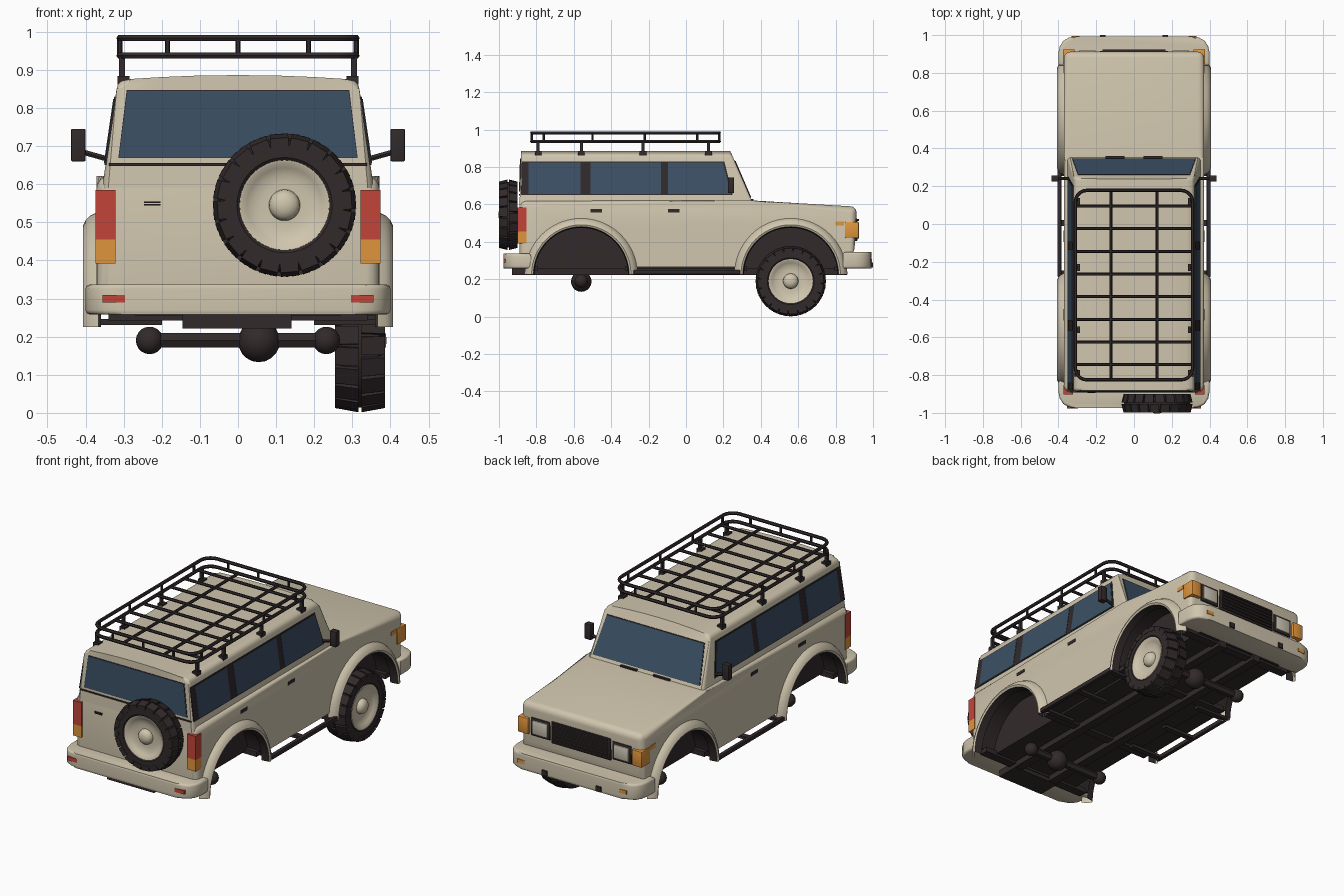
import bpy, bmesh
from math import sin, cos, pi, radians
from mathutils import Matrix

cube = bpy.data.objects.get("Cube")
if cube:
    bpy.data.objects.remove(cube)
parts = []


def material(name, rgb):
    m = bpy.data.materials.new(name)
    m.use_nodes = True
    m.diffuse_color = (*rgb, 1)
    m.node_tree.nodes["Principled BSDF"].inputs["Base Color"].default_value = (*rgb, 1)
    return m


CREAM = material("cream paint", (0.63, 0.56, 0.42))
BLACK = material("black rubber", (0.032, 0.023, 0.024))
GLASS = material("blue glass", (0.044, 0.08, 0.13))
RED = material("red lens", (0.54, 0.06, 0.042))
ORANGE = material("orange lens", (0.74, 0.3, 0.045))
PALE = material("pale lamp", (0.62, 0.57, 0.46))


def finish(name, bm, *mats):
    bmesh.ops.recalc_face_normals(bm, faces=bm.faces)
    me = bpy.data.meshes.new(name)
    bm.to_mesh(me)
    bm.free()
    for m in mats:
        me.materials.append(m)
    ob = bpy.data.objects.new(name, me)
    bpy.context.collection.objects.link(ob)
    parts.append(ob)
    return ob


def bevel(bm, edges, width, seg=3):
    bmesh.ops.bevel(bm, geom=edges, offset=width, segments=seg, profile=0.5, affect='EDGES')


def add_box(bm, lo, hi):
    c = [(a + b) / 2 for a, b in zip(lo, hi)]
    s = [abs(b - a) for a, b in zip(lo, hi)]
    return bmesh.ops.create_cube(bm, size=1, matrix=Matrix.Translation(c) @ Matrix.Diagonal((*s, 1)))["verts"]


def box(name, mat, lo, hi, bev=0):
    bm = bmesh.new()
    add_box(bm, lo, hi)
    if bev:
        bevel(bm, bm.edges[:], bev, 2)
    return finish(name, bm, mat)


def prism(bm, near, far):
    """Solid between two matching outlines."""
    a, b = [bm.verts.new(p) for p in near], [bm.verts.new(p) for p in far]
    ends = [bm.faces.new(a), bm.faces.new(b[::-1])]
    for i in range(len(a)):
        j = (i + 1) % len(a)
        bm.faces.new((a[i], b[i], b[j], a[j]))
    return ends


def loft(bm, rings, closed):
    rows = [[bm.verts.new(p) for p in r] for r in rings]
    n = len(rows)
    for i in range(n if closed else n - 1):
        for a in range(len(rows[0]) - 1):
            s, t = rows[i], rows[(i + 1) % n]
            bm.faces.new((s[a], s[a + 1], t[a + 1], t[a]))


def tube(name, pts, r, cyclic=False):
    cu = bpy.data.curves.new(name, 'CURVE')
    cu.dimensions = '3D'
    cu.bevel_depth, cu.bevel_resolution, cu.use_fill_caps = r, 1, True
    sp = cu.splines.new('POLY')
    sp.points.add(len(pts) - 1)
    for p, q in zip(sp.points, pts):
        p.co = (*q, 1)
    sp.use_cyclic_u = cyclic
    cu.materials.append(BLACK)
    ob = bpy.data.objects.new(name, cu)
    bpy.context.collection.objects.link(ob)
    bpy.ops.object.select_all(action='DESELECT')
    ob.select_set(True)
    bpy.context.view_layer.objects.active = ob
    bpy.ops.object.convert(target='MESH')
    parts.append(bpy.context.view_layer.objects.active)


def ball(name, mat, c, r):
    bm = bmesh.new()
    bmesh.ops.create_uvsphere(bm, u_segments=16, v_segments=10, radius=r, matrix=Matrix.Translation(c))
    finish(name, bm, mat)


# Lower body with wheel arches and rounded shoulders
AXLE, ARCH_Z, ARCH_R, BODY_X = 0.56, 0.225, 0.262, 0.371


def arch(cy):
    angles = [pi - 0.16 - i * (pi - 0.32) / 20 for i in range(21)]
    return [(cy + ARCH_R * cos(a), ARCH_Z + ARCH_R * sin(a)) for a in angles]


side = [(-0.89, 0.266)] + arch(-AXLE) + arch(AXLE) + [
    (0.87, 0.266), (0.9, 0.34), (0.914, 0.588), (0.345, 0.622), (-0.89, 0.622)]
bm = bmesh.new()
prism(bm, [(-BODY_X, y, z) for y, z in side], [(BODY_X, y, z) for y, z in side])
bevel(bm, [e for e in bm.edges if all(v.co.z > 0.54 for v in e.verts)
           or all(v.co.y > 0.88 for v in e.verts) or all(v.co.y < -0.88 for v in e.verts)], 0.034, 5)
bmesh.ops.recalc_face_normals(bm, faces=bm.faces)
for f in bm.faces:
    c = f.calc_center_median()
    if abs(f.normal.x) < 0.5 and c.z < 0.52 and abs(c.y) < 0.87:
        f.material_index = 1
finish("lower_body", bm, CREAM, BLACK)


# Tapered cabin with a crowned roof
def side_x(z):
    return 0.355 - (z - 0.6) * 0.146


def screen_y(z):
    return 0.36 - (z - 0.6) * 0.4286


def rear_y(z):
    return -0.89 + (z - 0.6) * 0.0286


half = [(side_x(0.59), 0.59), (side_x(0.85), 0.85), (0.315, 0.862), (0.305, 0.871),
        (0.28, 0.876), (0.2, 0.881), (0.1, 0.885), (0, 0.886)]
outline = half + [(-x, z) for x, z in half[-2::-1]]
bm = bmesh.new()
ends = prism(bm, [(x, rear_y(z), z) for x, z in outline], [(x, screen_y(z), z) for x, z in outline])
bevel(bm, [e for f in ends for e in f.edges if any(v.co.z > 0.7 for v in e.verts)], 0.016, 4)
finish("cabin", bm, CREAM)

# Side windows on a dark band
for s, tag in ((1, "left"), (-1, "right")):
    panes = [("window_band", BLACK, -0.882, -0.878, 0.25, 0.205, 0.65, 0.83, 0.003),
             ("rear_side_window", GLASS, -0.842, -0.842, -0.565, -0.565, 0.656, 0.824, 0.005),
             ("middle_side_window", GLASS, -0.51, -0.51, -0.135, -0.135, 0.656, 0.824, 0.005),
             ("front_side_window", GLASS, -0.095, -0.095, 0.24, 0.198, 0.656, 0.824, 0.005)]
    for name, mat, y0, y0t, y1, y1t, z0, z1, out in panes:
        quad = [(y0, z0), (y1, z0), (y1t, z1), (y0t, z1)]
        bm = bmesh.new()
        prism(bm, [(s * (side_x(z) - 0.002), y, z) for y, z in quad],
              [(s * (side_x(z) + out), y, z) for y, z in quad])
        finish(tag + "_" + name, bm, mat)

# Windscreen and rear window with dark seals
for name, fy, d, z0, z1, w0, w1 in (("windscreen", screen_y, 1, 0.64, 0.832, 0.325, 0.295),
                                    ("rear_window", rear_y, -1, 0.67, 0.845, 0.312, 0.29)):
    for part, mat, grow, out in (("_seal", BLACK, 0.002, 0.003), ("", GLASS, 0, 0.005)):
        quad = [(-w0 - grow, z0 - grow), (w0 + grow, z0 - grow), (w1 + grow, z1 + grow), (-w1 - grow, z1 + grow)]
        bm = bmesh.new()
        prism(bm, [(x, fy(z) - d * 0.003, z) for x, z in quad], [(x, fy(z) + d * out, z) for x, z in quad])
        finish(name + part, bm, mat)
box("tailgate_seam", BLACK, (-0.338, -0.893, 0.647), (0.338, -0.88, 0.655))
for z in (0.546, 0.553):
    box("tailgate_handle", BLACK, (-0.247, -0.896, z - 0.002), (-0.203, -0.88, z + 0.002))
for x in (-0.1, 0.1):
    box("wiper", BLACK, (x - 0.05, 0.345, 0.622), (x + 0.05, 0.36, 0.63))

# Bumpers with rounded corners
for name, d, y_in, y_out, top, lamp, x0, x1 in (("front_bumper", 1, 0.84, 0.992, 0.345, ORANGE, 0.288, 0.332),
                                                ("rear_bumper", -1, 0.83, 0.975, 0.337, RED, 0.297, 0.355)):
    half = [(0.4, y_in), (0.4, y_out - 0.085), (0.393, y_out - 0.052), (0.374, y_out - 0.022),
            (0.346, y_out - 0.006), (0.305, y_out)]
    plan = half + [(-x, y) for x, y in half[::-1]]
    bm = bmesh.new()
    prism(bm, [(x, d * y, 0.258) for x, y in plan], [(x, d * y, top) for x, y in plan])
    bevel(bm, [e for e in bm.edges if abs(e.verts[0].co.z - e.verts[1].co.z) < 0.01], 0.012, 3)
    finish(name, bm, CREAM)
    for s in (1, -1):
        box("bumper_marker", lamp, (s * x0, d * (y_out - 0.03), 0.289), (s * x1, d * (y_out + 0.002), 0.309))

# Grille, headlamps, corner lamps
box("grille", BLACK, (-0.18, 0.88, 0.405), (0.18, 0.916, 0.525), 0.004)
for i in range(6):
    z = 0.417 + i * 0.019
    box("grille_bar", BLACK, (-0.168, 0.9, z), (0.168, 0.924, z + 0.009))
for s in (1, -1):
    box("headlamp_frame", BLACK, (s * 0.19, 0.88, 0.415), (s * 0.305, 0.914, 0.515), 0.004)
    box("headlamp", PALE, (s * 0.203, 0.9, 0.428), (s * 0.292, 0.919, 0.502), 0.004)
    box("corner_lamp", ORANGE, (s * 0.315, 0.85, 0.42), (s * 0.377, 0.924, 0.507), 0.004)
    box("fender_marker", ORANGE, (s * 0.36, 0.8, 0.487), (s * 0.374, 0.845, 0.509))
    box("tow_hook", BLACK, (s * 0.15, 0.97, 0.262), (s * 0.18, 1.0, 0.29))
    # Tail lamps
    box("tail_lamp", RED, (s * 0.322, -0.902, 0.455), (s * 0.374, -0.852, 0.585))
    box("tail_indicator", ORANGE, (s * 0.322, -0.902, 0.392), (s * 0.374, -0.852, 0.455))
    # Door handles and mirrors
    for y in (-0.48, -0.065):
        box("door_handle", BLACK, (s * 0.36, y - 0.03, 0.558), (s * 0.373, y + 0.03, 0.576))
    box("mirror", BLACK, (s * 0.4, 0.225, 0.66), (s * 0.438, 0.257, 0.745), 0.003)
    tube("mirror_arm", [(s * 0.335, 0.24, 0.664), (s * 0.41, 0.24, 0.685)], 0.008)
    # Side steps
    box("side_step", BLACK, (s * 0.384, -0.28, 0.226), (s * 0.405, 0.29, 0.25), 0.004)
    for y in (-0.26, 0.005, 0.27):
        box("step_bracket", BLACK, (s * 0.2, y - 0.015, 0.23), (s * 0.39, y + 0.015, 0.246))
    # Chassis rails
    box("chassis_rail", BLACK, (s * 0.09, -0.86, 0.224), (s * 0.14, 0.86, 0.3))
    # Wheel arch flares with dark inner lips
    for cy in (-AXLE, AXLE):
        section = [(0.25, 0.36), (0.256, 0.402), (0.266, 0.407), (0.28, 0.4), (0.293, 0.387), (0.303, 0.366)]
        bm = bmesh.new()
        loft(bm, [[(s * x, cy + r * cos(a), ARCH_Z + r * sin(a)) for r, x in section]
                  for a in [pi * i / 28 for i in range(29)]], False)
        for f in bm.faces:
            c = f.calc_center_median()
            f.material_index = int((c.y - cy) ** 2 + (c.z - ARCH_Z) ** 2 < 0.256 ** 2)
        finish("arch_flare", bm, CREAM, BLACK)

# Underbody
box("underbody", BLACK, (-0.27, -0.86, 0.255), (0.27, 0.86, 0.5))
box("rear_hitch", BLACK, (-0.145, -0.93, 0.222), (0.14, -0.8, 0.262))
for y in (-0.82, -0.3, 0.3, 0.82):
    box("cross_member", BLACK, (-0.34, y - 0.025, 0.243), (0.34, y + 0.025, 0.27))
for name, y in (("rear", -AXLE), ("front", AXLE)):
    tube(name + "_axle", [(-0.235, y, 0.19), (0.235, y, 0.19)], 0.022)
    ball(name + "_differential", BLACK, (0.055, y, 0.188), 0.055)
    for s in (1, -1):
        ball(name + "_axle_end", BLACK, (s * 0.232, y, 0.19), 0.036)


# Wheels: turned tyre and rim, tread blocks in two staggered rows
def lathe(name, mat, profile, place, n=40):
    bm = bmesh.new()
    loft(bm, [[(x, r * cos(a), r * sin(a)) for r, x in profile]
              for a in [2 * pi * i / n for i in range(n)]], True)
    bmesh.ops.remove_doubles(bm, verts=bm.verts, dist=1e-5)
    finish(name, bm, mat).matrix_world = place


def wheel(name, place, h):
    lathe(name + "_tyre", BLACK, [(0.112, -h + 0.01), (0.125, -h), (0.155, -h), (0.17, -h + 0.014), (0.176, 0),
                                  (0.17, h - 0.014), (0.155, h), (0.125, h), (0.112, h - 0.012)], place)
    lathe(name + "_rim", CREAM, [(0, -h + 0.02), (0.114, -h + 0.012), (0.118, h - 0.002), (0.112, h - 0.003),
                                 (0.098, h - 0.014), (0.08, h - 0.022), (0.06, h - 0.025), (0.041, h - 0.025),
                                 (0.039, h - 0.012), (0.03, h - 0.001), (0.016, h + 0.005), (0, h + 0.007)], place)
    bm = bmesh.new()
    for row in (-1, 1):
        for i in range(20):
            vs = add_box(bm, (row * 0.004, -0.024, 0.15), (row * (h + 0.002), 0.024, 0.187))
            for v in vs:
                if abs(v.co.x) > h and v.co.z > 0.18:
                    v.co.z -= 0.011
            bmesh.ops.rotate(bm, verts=vs, matrix=Matrix.Rotation(2 * pi * (i + row / 4) / 20, 3, 'X'))
    finish(name + "_tread", bm, BLACK).matrix_world = place


wheel("front_left_wheel", Matrix.Translation((0.32, AXLE, 0.19)), 0.063)
wheel("spare_wheel", Matrix.Translation((0.122, -0.95, 0.545)) @ Matrix.Rotation(-pi / 2, 4, 'Z'), 0.047)

# Roof rack
X, Y0, Y1, R = 0.31, -0.825, 0.178, 0.06
loop = []
for cx, cy, start in ((X - R, Y1 - R, 0), (R - X, Y1 - R, 1), (R - X, Y0 + R, 2), (X - R, Y0 + R, 3)):
    loop += [(cx + R * cos(a), cy + R * sin(a)) for a in [(start + i / 5) * pi / 2 for i in range(6)]]
for name, z in (("rack_lower_rail", 0.937), ("rack_upper_rail", 0.983)):
    tube(name, [(x, y, z) for x, y in loop], 0.009, True)
for i in range(8):
    y = 0.095 - i * 0.12
    tube("rack_cross_slat", [(-X, y, 0.937), (X, y, 0.937)], 0.008)
for x in (-0.122, 0.122):
    tube("rack_long_slat", [(x, Y0, 0.937), (x, Y1, 0.937)], 0.008)
posts = [(x, y) for x in (-0.185, 0, 0.185) for y in (Y0, Y1)]
posts += [(x, y) for x in (-X, X) for y in (-0.76, -0.5, -0.22, 0.06)]
for x, y in posts:
    tube("rack_post", [(x, y, 0.937), (x, y, 0.983)], 0.007)
for s in (1, -1):
    for y in (-0.79, -0.56, -0.23, 0.12):
        box("rack_leg", BLACK, (s * 0.297, y - 0.008, 0.86), (s * 0.312, y + 0.008, 0.937))
        box("rack_foot", BLACK, (s * 0.285, y - 0.018, 0.862), (s * 0.316, y + 0.018, 0.884))

# Smooth shading with sharp edges kept
bpy.ops.object.select_all(action='DESELECT')
for ob in parts:
    ob.select_set(True)
bpy.context.view_layer.objects.active = parts[0]
bpy.ops.object.shade_smooth_by_angle(angle=radians(35))
